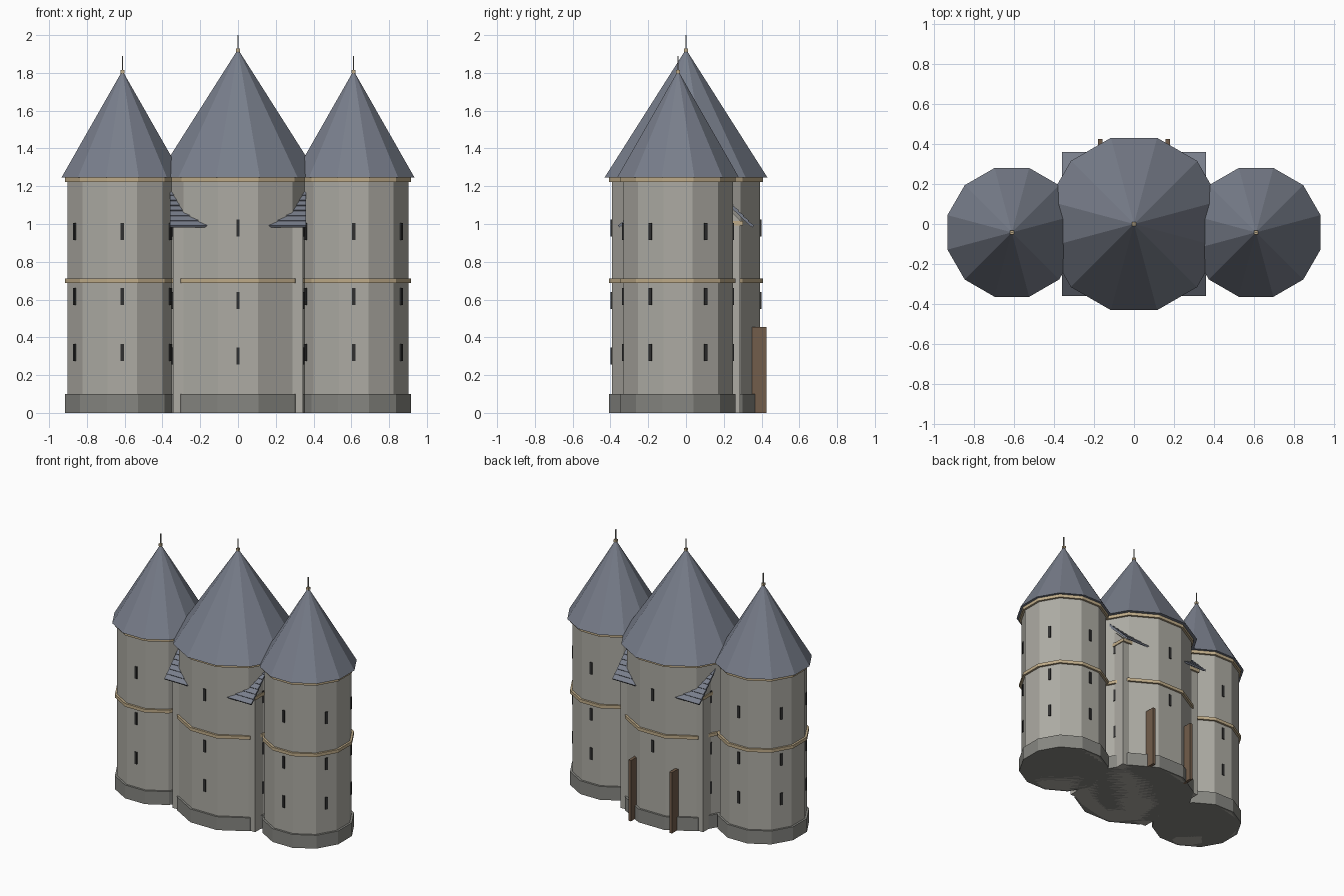
import bpy
from math import cos, sin, pi, radians, sqrt

if "Cube" in bpy.data.objects:
    bpy.data.objects.remove(bpy.data.objects["Cube"])


def material(name, rgb):
    m = bpy.data.materials.new(name)
    m.diffuse_color = (*rgb, 1)
    m.use_nodes = True
    m.node_tree.nodes["Principled BSDF"].inputs["Base Color"].default_value = m.diffuse_color
    return m


STONE = material("stone", (0.42, 0.41, 0.37))
PLINTH = material("dark_stone", (0.24, 0.24, 0.22))
SLATE = material("slate", (0.19, 0.21, 0.26))
TRIM = material("sandstone", (0.52, 0.41, 0.25))
DARK = material("dark", (0.03, 0.03, 0.03))
WOOD = material("wood", (0.17, 0.11, 0.07))


def box(name, loc, size, mat, rot=(0, 0, 0)):
    bpy.ops.mesh.primitive_cube_add(size=1, location=loc, rotation=rot)
    o = bpy.context.object
    o.name, o.scale = name, size
    o.data.materials.append(mat)
    return o


# twelve-sided drum or cone, sized by its flat-to-centre distance
def drum(name, x, y, z0, z1, a0, a1, mat):
    k = 1 / cos(pi / 12)
    bpy.ops.mesh.primitive_cone_add(vertices=12, radius1=a0 * k, radius2=a1 * k, depth=z1 - z0,
                                    location=(x, y, (z0 + z1) / 2), rotation=(0, 0, pi / 12))
    o = bpy.context.object
    o.name = name
    o.data.materials.append(mat)
    return o


# solid made by sweeping a (y, z) outline along x
def sweep(name, outline, half, mat):
    n = len(outline)
    verts = [(s * half, y, z) for s in (-1, 1) for y, z in outline]
    faces = [list(range(n))[::-1], list(range(n, 2 * n))]
    faces += [(i, (i + 1) % n, n + (i + 1) % n, n + i) for i in range(n)]
    me = bpy.data.meshes.new(name)
    me.from_pydata(verts, [], faces)
    me.materials.append(mat)
    o = bpy.data.objects.new(name, me)
    bpy.context.collection.objects.link(o)


def tower(name, x, y, wall, eave, apex, tip, window_z):
    drum(name + "_wall", x, y, 0, 1.24, wall, wall, STONE)
    drum(name + "_plinth", x, y, 0, 0.10, wall + 0.015, wall + 0.015, PLINTH)
    drum(name + "_middle_band", x, y, 0.687, 0.711, wall + 0.015, wall + 0.015, TRIM)
    drum(name + "_top_band", x, y, 1.222, 1.246, wall + 0.015, wall + 0.015, TRIM)
    drum(name + "_roof", x, y, 1.245, apex, eave, 0, SLATE)
    # finial
    box(name + "_finial_block", (x, y, apex - 0.005), (0.02, 0.02, 0.018), TRIM)
    box(name + "_finial_rod", (x, y, (apex + tip) / 2), (0.006, 0.006, tip - apex), PLINTH)
    # arrow slits on every second facet
    for k in range(6):
        a = radians(-90 + 60 * k)
        for z in window_z:
            if name == "central_tower" and k == 3 and z < 0.4:
                continue
            box(name + "_slit", (x + wall * cos(a), y + wall * sin(a), z),
                (0.014, 0.018, 0.09), DARK, (0, 0, a))


tower("central_tower", 0, 0, 0.393, 0.432, 1.925, 2.0, (0.30, 0.595, 0.98))
for side, s in (("left", -1), ("right", 1)):
    tower(side + "_tower", s * 0.612, -0.042, 0.29, 0.323, 1.812, 1.89, (0.32, 0.615, 0.96))
    # open door leaf at the back
    box(side + "_door_leaf", (s * 0.17, 0.385, 0.228), (0.022, 0.08, 0.456), WOOD)

# gatehouse block behind the central drum, with its gable
sweep("gatehouse_block", [(-0.287, 0), (0.287, 0), (0.287, 1.02), (0, 1.307), (-0.287, 1.02)], 0.343, STONE)
box("gatehouse_cornice", (0, 0, 1.005), (0.70, 0.602, 0.024), TRIM)

# gable roof: slab plus overlapping slate courses on each slope
for side, s in (("front", -1), ("back", 1)):
    sweep(side + "_roof_slab", [(0, 1.312), (s * 0.345, 0.985), (s * 0.345, 0.998), (0, 1.335)], 0.355, SLATE)
    for k in range(12):
        box(side + "_slate_course", (0, s * (0.339 - 0.027 * k), 1.001 + 0.027 * k),
            (0.72, 0.045, 0.012), SLATE, (-s * radians(37), 0, 0))
